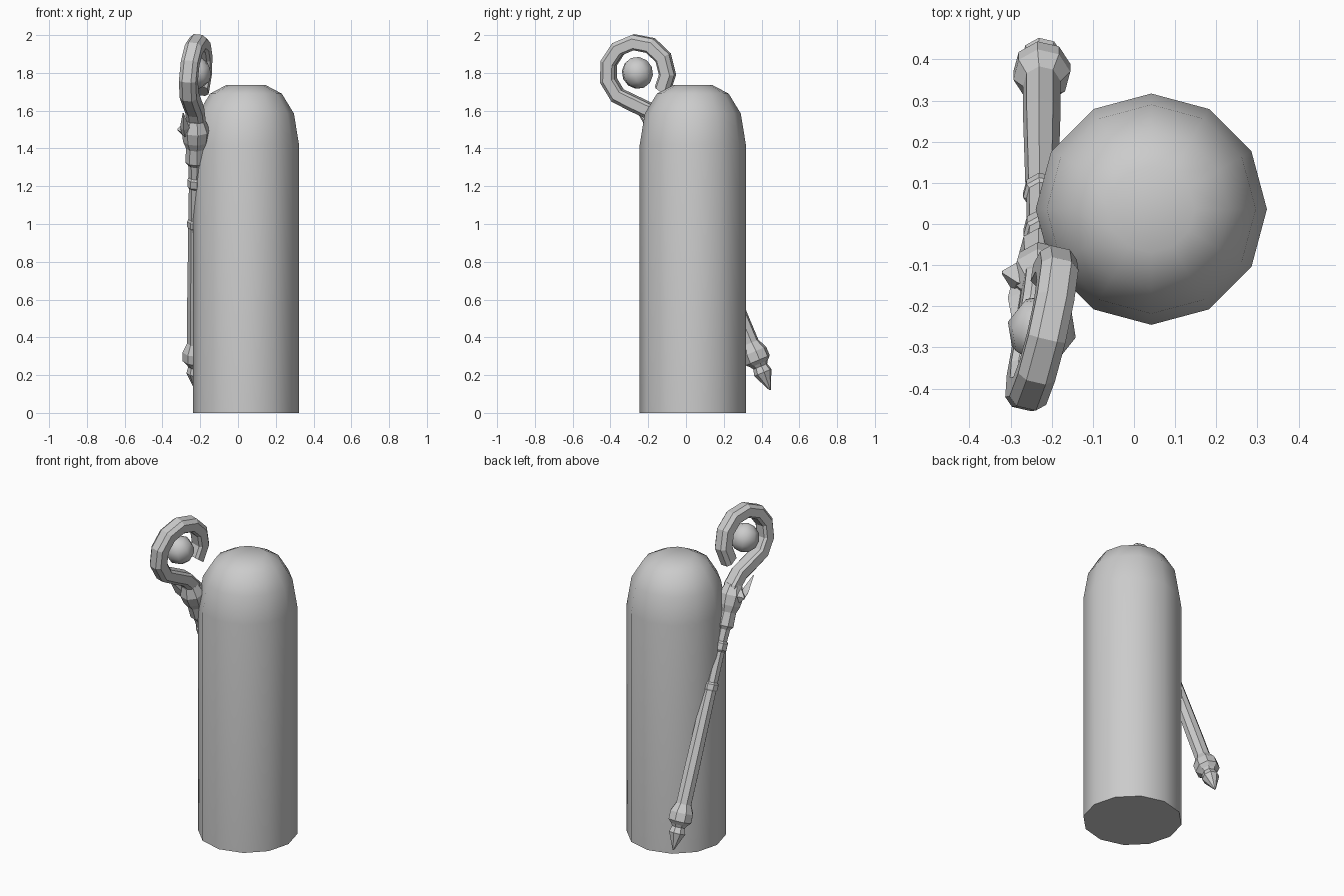
import bpy, bmesh
from math import sin, cos, pi, radians
from mathutils import Vector, Matrix

if "Cube" in bpy.data.objects:
    bpy.data.objects.remove(bpy.data.objects["Cube"])


def loft(name, rings, frame=Matrix.Identity(4), smooth=None):
    """Skin a list of equal-length point rings and cap both ends."""
    bm = bmesh.new()
    vs = [[bm.verts.new(frame @ Vector(p)) for p in ring] for ring in rings]
    n = len(rings[0])
    for a, b in zip(vs, vs[1:]):
        for i in range(n):
            j = (i + 1) % n
            bm.faces.new((a[i], a[j], b[j], b[i]))
    bm.faces.new(vs[0])
    bm.faces.new(vs[-1])
    bmesh.ops.recalc_face_normals(bm, faces=bm.faces[:])
    me = bpy.data.meshes.new(name)
    bm.to_mesh(me)
    bm.free()
    ob = bpy.data.objects.new(name, me)
    bpy.context.collection.objects.link(ob)
    if smooth:
        bpy.context.view_layer.objects.active = ob
        ob.select_set(True)
        bpy.ops.object.shade_smooth_by_angle(angle=radians(smooth))
        ob.select_set(False)
    return ob


def turned(name, profile, sides, frame, smooth=None, phase=0.0):
    """Turned part: profile of (radius, height) about the frame's z axis."""
    rings = [[(r * cos(2 * pi * i / sides + phase), r * sin(2 * pi * i / sides + phase), h)
              for i in range(sides)] for r, h in profile]
    return loft(name, rings, frame, smooth)


# Domed twelve-sided body
turned("body", [(.281, 0), (.281, 1.42), (.254, 1.585), (.19, 1.69), (.105, 1.735)],
       12, Matrix.Translation((.042, .036, 0)), 40)

# Staff frame: x across the crook, y through its thickness, z up the leaning shaft
yaw, lean = radians(14), radians(22.7)
v = Vector((0, -sin(lean), cos(lean)))
b = Vector((0, cos(lean), sin(lean)))
u = Vector((1, 0, 0)) * sin(yaw) + b * cos(yaw)
n = v.cross(u)
staff = Matrix((u, n, v)).transposed().to_4x4()
staff.translation = (-.224, -.257, 1.8)

# Shaft with pointed foot, knob, bands and flared head
turned("staff_shaft", [
    (.004, -1.82), (.05, -1.72), (.04, -1.685), (.05, -1.67), (.07, -1.65), (.07, -1.60),
    (.046, -1.55), (.046, -1.35), (.04, -.89), (.046, -.88), (.046, -.85), (.038, -.84),
    (.037, -.66), (.045, -.65), (.045, -.61), (.037, -.60), (.04, -.53), (.055, -.51),
    (.052, -.43), (.068, -.39), (.075, -.33), (.05, -.27)], 8, staff, phase=pi / 8)

# Crook: S-bend from the shaft into an open ring
R = .163
path = [(0, -.36), (.005, -.28), (-.025, -.205)]
steps = 9
for i in range(steps + 1):
    a = radians(-122 - 296 * i / steps)
    path.append((R * cos(a), R * sin(a)))
section = [(.042, -.024), (.042, .024), (.022, .046), (-.028, .046),
           (-.04, .03), (-.04, -.03), (-.028, -.046), (.022, -.046)]
rings = []
for i, p in enumerate(path):
    q, s = path[max(i - 1, 0)], path[min(i + 1, len(path) - 1)]
    t = Vector((s[0] - q[0], s[1] - q[1])).normalized()
    if i == len(path) - 1:
        t = Vector((sin(a), -cos(a)))
    rings.append([(p[0] - t.y * d, w, p[1] + t.x * d) for d, w in section])
loft("staff_crook", rings, staff)

# Floating orb in the crook
turned("staff_orb", [(.085 * max(sin(pi * k / 6), .03), -.085 * cos(pi * k / 6))
                     for k in range(7)], 8, staff, 50)


# Pointed studs on the head
def stud(name, side):
    base = Matrix.Translation((-.01, side * .035, -.33))
    turned(name, [(.05, 0), (.042, .025), (.004, .062)], 4,
           staff @ base @ Matrix.Rotation(-side * pi / 2, 4, 'X'))


outer = 1 if n.x < 0 else -1
stud("head_stud_outer", outer)

# Slim thorn rising beside the crook
turned("head_thorn", [(.022, 0), (.026, .05), (.003, .15)], 4,
       staff @ Matrix.Translation((-.04, outer * .045, -.34)) @ Matrix.Rotation(-.35, 4, 'Y'))
